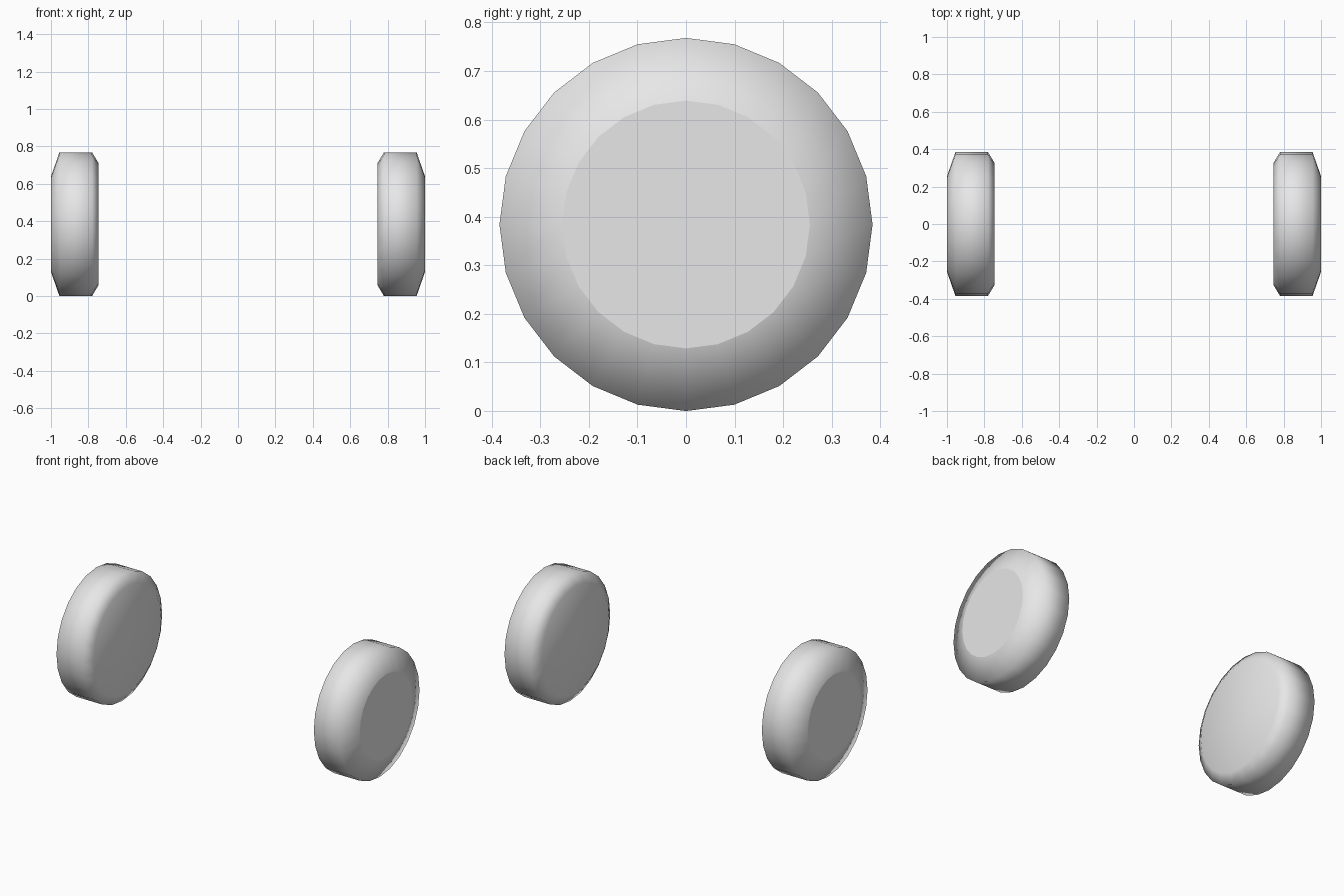
import bpy, bmesh
from math import cos, sin, tau

cube = bpy.data.objects.get("Cube")
if cube:
    bpy.data.objects.remove(cube, do_unlink=True)

SIDES = 24
CENTRE_Z = 0.384
# Wheel profile from hub face to inner face: (distance from centre line, radius)
PROFILE = [(1.0, 0.255), (0.955, 0.384), (0.78, 0.384), (0.745, 0.325)]

grey = bpy.data.materials.new("light_grey")
grey.use_nodes = True
grey.diffuse_color = (0.8, 0.8, 0.8, 1)
grey.node_tree.nodes["Principled BSDF"].inputs["Base Color"].default_value = (0.8, 0.8, 0.8, 1)


def make_wheel(name, side):
    bm = bmesh.new()
    rings = [[bm.verts.new((side * x, r * cos(tau * i / SIDES), r * sin(tau * i / SIDES)))
              for i in range(SIDES)] for x, r in PROFILE]
    # Shoulder, tread and inner bevel
    for a, b in zip(rings, rings[1:]):
        for i in range(SIDES):
            j = (i + 1) % SIDES
            bm.faces.new((a[i], a[j], b[j], b[i]))
    # Flat outer and inner faces
    outer = bm.faces.new(rings[0])
    bm.faces.new(rings[-1])
    bmesh.ops.recalc_face_normals(bm, faces=bm.faces)
    # Smooth body with a crisp rim around the outer face
    for f in bm.faces:
        f.smooth = True
    for e in outer.edges:
        e.smooth = False
    mesh = bpy.data.meshes.new(name)
    bm.to_mesh(mesh)
    bm.free()
    mesh.materials.append(grey)
    wheel = bpy.data.objects.new(name, mesh)
    wheel.location.z = CENTRE_Z
    bpy.context.collection.objects.link(wheel)


make_wheel("left_wheel", 1)
make_wheel("right_wheel", -1)
